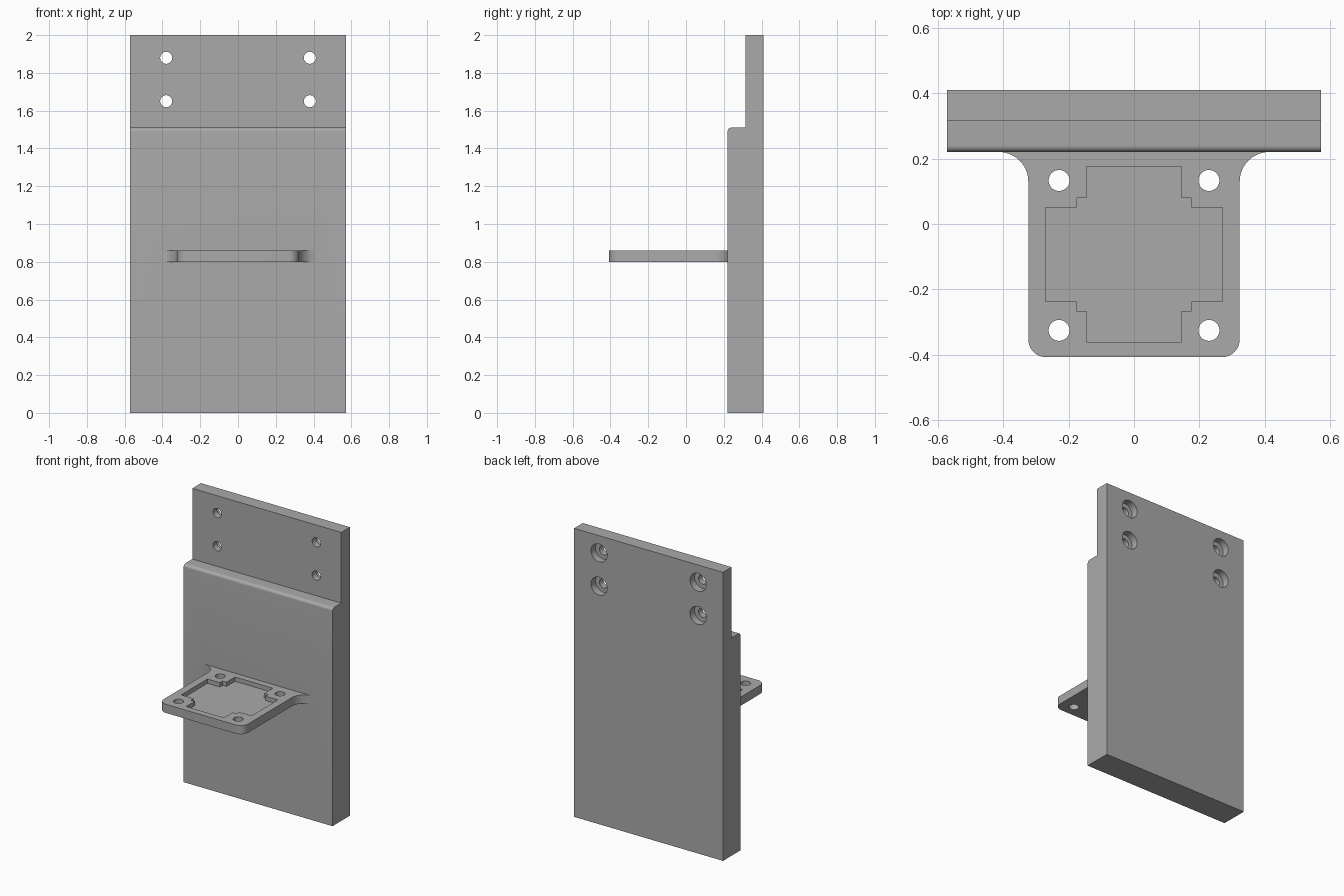
import bpy
import bmesh
from math import sin, cos, pi, radians
from mathutils import Matrix, Vector

cube = bpy.data.objects.get("Cube")
if cube:
    bpy.data.objects.remove(cube, do_unlink=True)

grey = bpy.data.materials.new("plain grey")
grey.use_nodes = True
colour = (0.4, 0.4, 0.4, 1)
grey.diffuse_color = colour
grey.node_tree.nodes["Principled BSDF"].inputs["Base Color"].default_value = colour


def arc(cx, cy, r, start, end, steps=12):
    """Points on an arc, angles in degrees."""
    angles = [radians(start + (end - start) * i / steps) for i in range(steps + 1)]
    return [(cx + r * cos(a), cy + r * sin(a)) for a in angles]


def prism(name, outline, low, high, place):
    """Extrude an outline from low to high; place maps (u, v, w) to a point."""
    bm = bmesh.new()
    face = bm.faces.new([bm.verts.new(place(u, v, low)) for u, v in outline])
    shift = Vector(place(0, 0, high)) - Vector(place(0, 0, low))
    moved = bmesh.ops.extrude_face_region(bm, geom=[face], use_keep_orig=True)["geom"]
    bmesh.ops.translate(bm, vec=shift, verts=[g for g in moved if isinstance(g, bmesh.types.BMVert)])
    bmesh.ops.recalc_face_normals(bm, faces=bm.faces)
    mesh = bpy.data.meshes.new(name)
    bm.to_mesh(mesh)
    bm.free()
    mesh.materials.append(grey)
    obj = bpy.data.objects.new(name, mesh)
    bpy.context.collection.objects.link(obj)
    return obj


def along_x(u, v, w):
    return (w, u, v)


def along_y(u, v, w):
    return (u, w, v)


def along_z(u, v, w):
    return (u, v, w)


def combine(obj, other, operation):
    """Apply a boolean and discard the second object."""
    other.hide_render = True
    mod = obj.modifiers.new("boolean", 'BOOLEAN')
    mod.object, mod.operation, mod.solver = other, operation, 'EXACT'
    bpy.ops.object.select_all(action='DESELECT')
    bpy.context.view_layer.objects.active = obj
    obj.select_set(True)
    bpy.ops.object.modifier_apply(modifier=mod.name)
    bpy.data.objects.remove(other, do_unlink=True)


def mirrored(half):
    """Close a right-hand half outline with its mirror image."""
    return half + [(-x, y) for x, y in reversed(half)]


# Stepped back plate with a rounded ledge
front, step, back, ledge, edge = 0.22, 0.315, 0.41, 1.51, 0.02
profile = [(front, 0), (back, 0), (back, 2), (step, 2), (step, ledge)]
profile += arc(front + edge, ledge - edge, edge, 90, 180, 8)
bracket = prism("mounting_bracket", profile, -0.571, 0.571, along_x)

# Shelf with rounded front corners and flared root
half = arc(0.268, -0.352, 0.055, -90, 0)
half += arc(0.413, 0.13, 0.09, 180, 90)
half.append((0.413, 0.26))
shelf = prism("shelf", mirrored(half), 0.80, 0.86, along_z)

# Cross-shaped shallow pocket
mid = -0.093
upper = [(0.27, 0.144), (0.175, 0.144), (0.175, 0.173), (0.145, 0.173), (0.145, 0.268)]
half = [(x, mid - y) for x, y in reversed(upper)] + [(x, mid + y) for x, y in upper]
combine(shelf, prism("pocket_cutter", mirrored(half), 0.83, 0.9, along_z), 'DIFFERENCE')

# Shelf screw holes
for x in (-0.229, 0.229):
    for y in (-0.325, 0.133):
        hole = arc(x, y, 0.032, 0, 360, 32)[:-1]
        combine(shelf, prism("hole_cutter", hole, 0.7, 0.95, along_z), 'DIFFERENCE')

# Plate screw holes, counterbored from the back
for x in (-0.38, 0.38):
    for z in (1.65, 1.88):
        for radius, start in ((0.032, 0.25), (0.062, 0.36)):
            hole = arc(x, z, radius, 0, 360, 32)[:-1]
            combine(bracket, prism("hole_cutter", hole, start, 0.5, along_y), 'DIFFERENCE')

combine(bracket, shelf, 'UNION')
bpy.ops.object.shade_smooth_by_angle(angle=radians(30))
